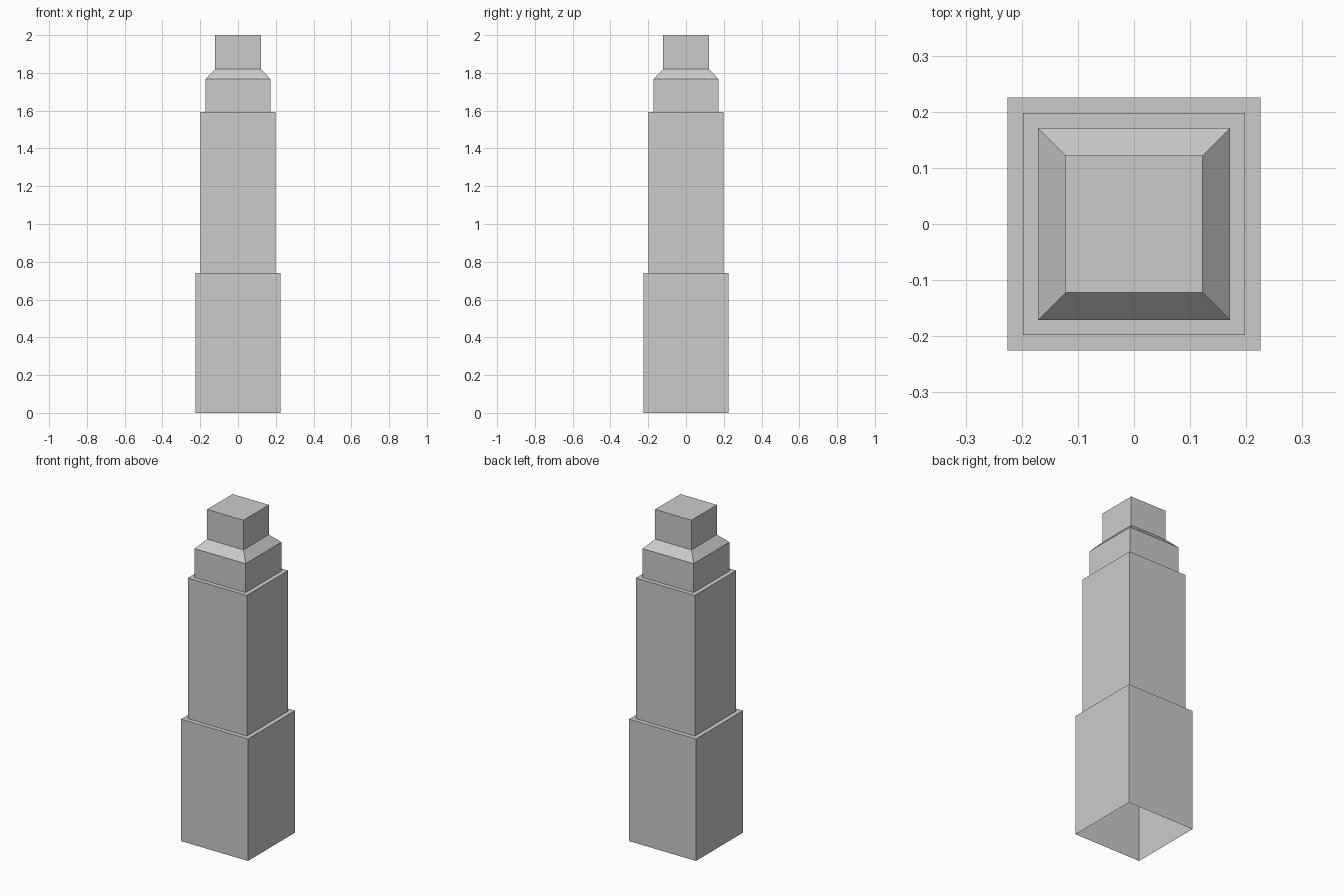
import bpy, bmesh

if "Cube" in bpy.data.objects:
    bpy.data.objects.remove(bpy.data.objects["Cube"])

# Half-width and height of each square ring, from base to roof
PROFILE = [(0.225, 0.0), (0.225, 0.74), (0.198, 0.74), (0.198, 1.593),
           (0.171, 1.593), (0.171, 1.768), (0.122, 1.82), (0.122, 2.0)]

bm = bmesh.new()
rings = [[bm.verts.new((sx * r, sy * r, z))
          for sx, sy in ((-1, -1), (1, -1), (1, 1), (-1, 1))]
         for r, z in PROFILE]

# Walls, ledges and sloped shoulder; the underside stays open
for low, high in zip(rings, rings[1:]):
    for i in range(4):
        j = (i + 1) % 4
        bm.faces.new((low[i], low[j], high[j], high[i]))

# Flat roof
bm.faces.new(rings[-1])

mesh = bpy.data.meshes.new("stepped_tower")
bm.to_mesh(mesh)
bm.free()
tower = bpy.data.objects.new("stepped_tower", mesh)
bpy.context.collection.objects.link(tower)
